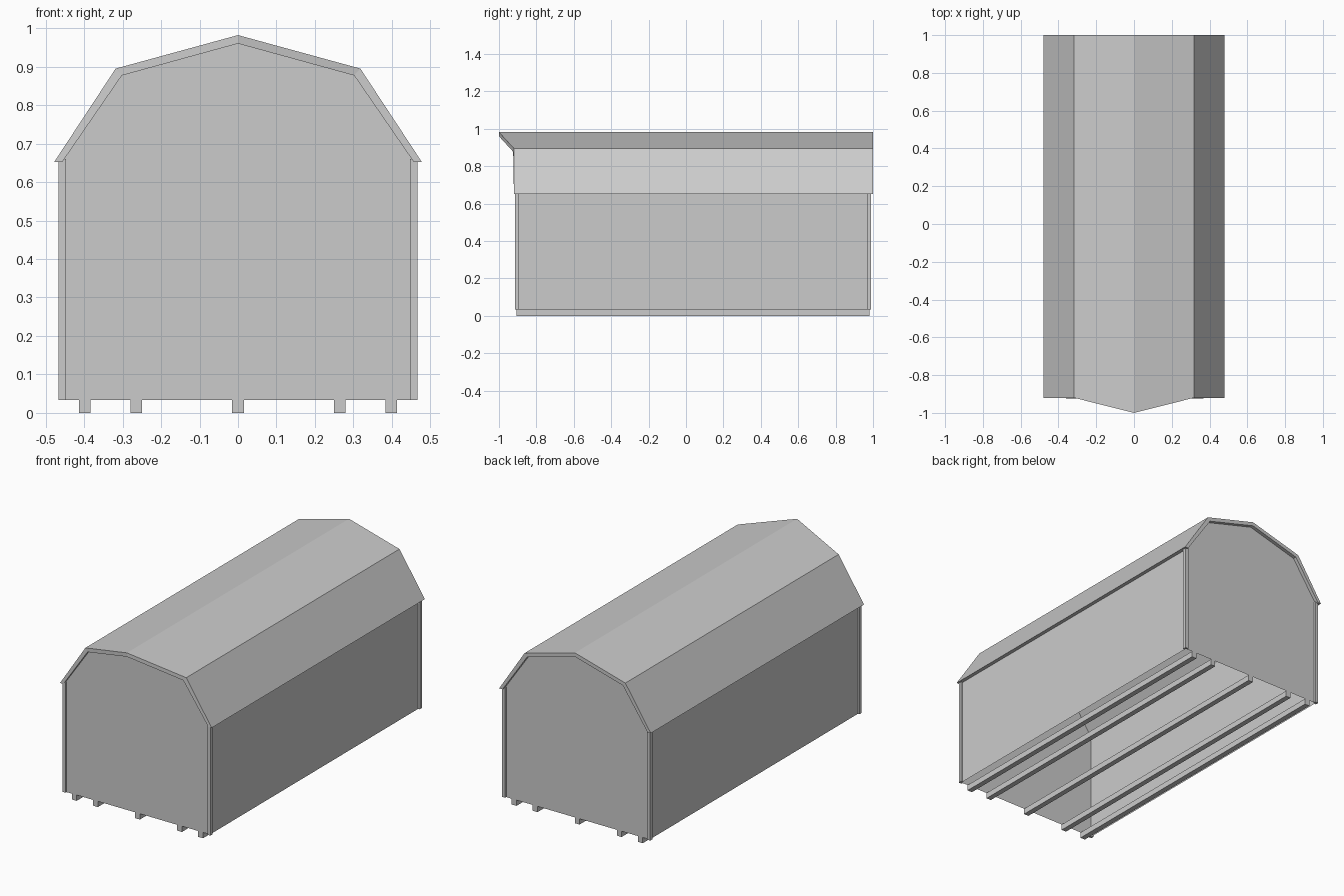
import bpy
import bmesh

cube = bpy.data.objects.get("Cube")
if cube:
    bpy.data.objects.remove(cube)

grey = bpy.data.materials.new("light grey")
grey.use_nodes = True
colour = (0.6, 0.6, 0.6, 1)
grey.diffuse_color = colour
grey.node_tree.nodes["Principled BSDF"].inputs["Base Color"].default_value = colour

FRONT, BACK = -0.905, 0.98      # gable planes
FLOOR, EAVE = 0.033, 0.652
WALL = 0.457                    # half width of the walls


def finish(name, bm):
    bmesh.ops.recalc_face_normals(bm, faces=bm.faces)
    mesh = bpy.data.meshes.new(name)
    bm.to_mesh(mesh)
    bm.free()
    mesh.materials.append(grey)
    obj = bpy.data.objects.new(name, mesh)
    bpy.context.collection.objects.link(obj)
    return obj


def box(name, x0, x1, y0, y1, z0, z1):
    bm = bmesh.new()
    bmesh.ops.create_cube(bm, size=1)
    for v in bm.verts:
        v.co = (x1 if v.co.x > 0 else x0,
                y1 if v.co.y > 0 else y0,
                z1 if v.co.z > 0 else z0)
    return finish(name, bm)


def mirrored(half):
    """Full outline from its right half, listed from the eave to the ridge."""
    return half + [(-x, z) for x, z in reversed(half[:-1])]


inner = mirrored([(WALL, EAVE), (0.302, 0.877), (0, 0.96)])
outer = mirrored([(0.478, EAVE), (0.318, 0.895), (0, 0.982)])

# Thin gables and side walls, open underneath
outline = [(WALL, FLOOR)] + inner + [(-WALL, FLOOR)]
bm = bmesh.new()
ends = [[bm.verts.new((x, y, z)) for x, z in outline] for y in (FRONT, BACK)]
for end in ends:
    bm.faces.new(end)
for a, b in ((0, 1), (-2, -1)):
    bm.faces.new((ends[0][a], ends[0][b], ends[1][b], ends[1][a]))
finish("walls", bm)


# Gambrel roof slab with a pointed front overhang
def roof_front(x):
    return -0.92 - 0.08 * max(0, 1 - abs(x) / 0.318)


bm = bmesh.new()
rings = []
for front in (True, False):
    rings.append([[bm.verts.new((x, roof_front(x) if front else 1.0, z))
                   for x, z in line] for line in (outer, inner)])
(fo, fi), (bo, bi) = rings
for i in range(len(outer) - 1):
    j = i + 1
    for quad in ((fo[i], fo[j], bo[j], bo[i]), (fi[i], fi[j], bi[j], bi[i]),
                 (fo[i], fo[j], fi[j], fi[i]), (bo[i], bo[j], bi[j], bi[i])):
        bm.faces.new(quad)
for k in (0, -1):
    bm.faces.new((fo[k], bo[k], bi[k], fi[k]))
finish("roof", bm)

# Corner trim: one plate on the gable and one on the side wall
T, W = 0.01, 0.02
for side, s in (("left", 1), ("right", -1)):
    for end, y, d in (("front", FRONT, -1), ("back", BACK, 1)):
        name = f"{end}_{side}_trim"
        xs = sorted((s * (WALL + T - W), s * (WALL + T)))
        box(name + "_gable", *xs, *sorted((y, y + d * T)), FLOOR, EAVE + 0.008)
        xs = sorted((s * WALL, s * (WALL + T)))
        box(name + "_side", *xs, *sorted((y, y - d * (W - T))), FLOOR, EAVE + 0.008)

# Skids running the full length
for i, x in enumerate((-0.398, -0.265, 0, 0.265, 0.398)):
    box(f"skid_{i + 1}", x - 0.015, x + 0.015, FRONT, BACK, 0, FLOOR)
